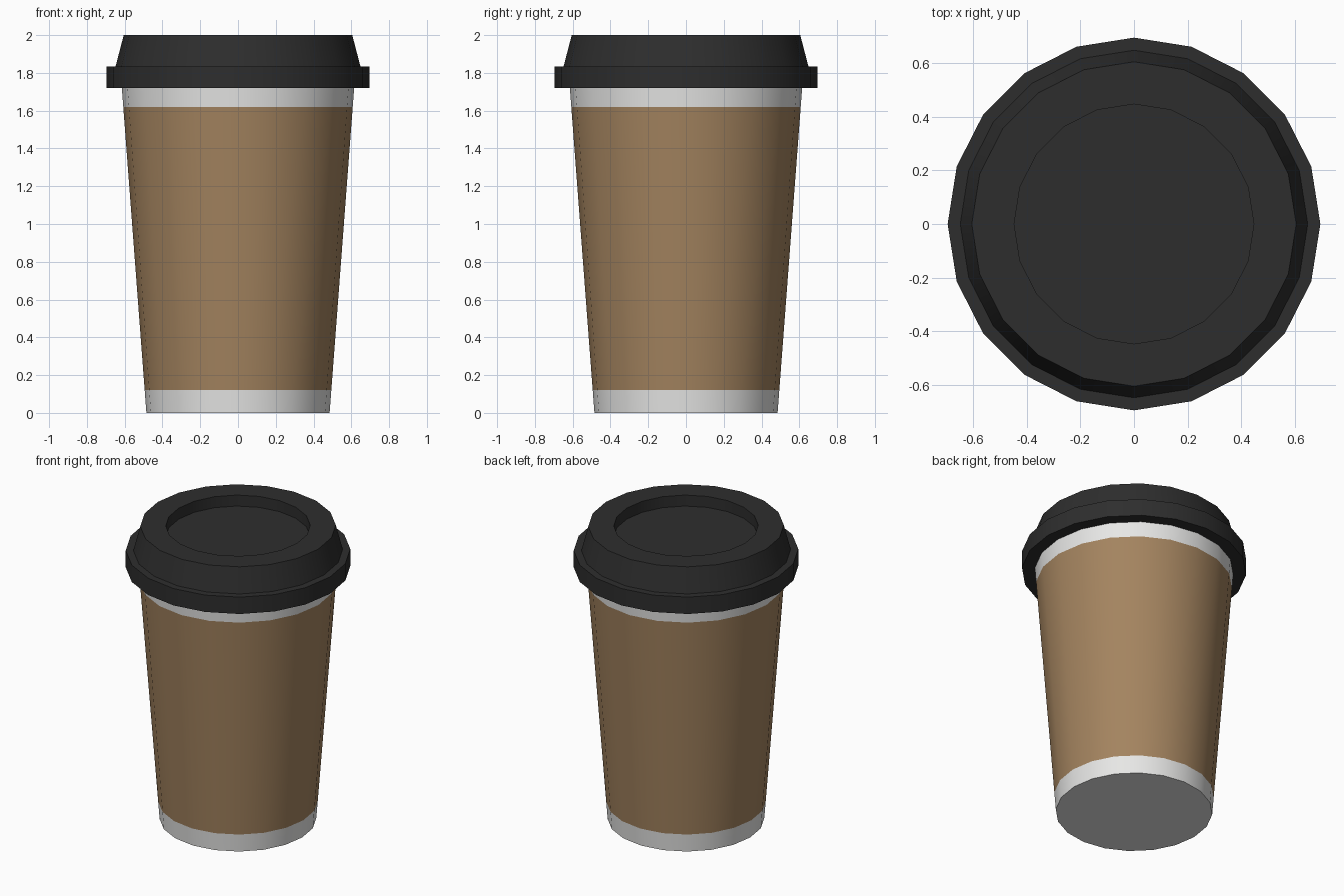
import bpy, bmesh, math

if "Cube" in bpy.data.objects:
    bpy.data.objects.remove(bpy.data.objects["Cube"])

SIDES = 20


def material(name, rgb):
    m = bpy.data.materials.new(name)
    m.diffuse_color = (*rgb, 1)
    m.use_nodes = True
    m.node_tree.nodes["Principled BSDF"].inputs["Base Color"].default_value = m.diffuse_color
    return m


def lathe(name, profile, mats, rule=None):
    """Revolve (radius, z) points about z, closing both ends with flat caps."""
    bm = bmesh.new()
    rings = [[bm.verts.new((r * math.cos(2 * math.pi * i / SIDES),
                            r * math.sin(2 * math.pi * i / SIDES), z))
              for i in range(SIDES)] for r, z in profile]
    for a, b in zip(rings, rings[1:]):
        for i in range(SIDES):
            j = (i + 1) % SIDES
            bm.faces.new((a[i], a[j], b[j], b[i]))
    bm.faces.new(rings[0][::-1])
    bm.faces.new(rings[-1])
    bm.normal_update()
    for f in bm.faces:
        f.smooth = True
        if rule:
            f.material_index = rule(f.calc_center_median().z)
    for e in bm.edges:
        e.smooth = e.calc_face_angle(0) < math.radians(30)
    me = bpy.data.meshes.new(name)
    bm.to_mesh(me)
    bm.free()
    for m in mats:
        me.materials.append(m)
    ob = bpy.data.objects.new(name, me)
    bpy.context.collection.objects.link(ob)
    return ob


white = material("white_paper", (0.8, 0.8, 0.79))
brown = material("brown_sleeve", (0.37, 0.23, 0.115))
black = material("black_plastic", (0.027, 0.027, 0.027))


def cup_radius(z):
    return 0.485 + (0.615 - 0.485) * z / 1.72


# Tapered paper cup with the brown sleeve as its middle band
lathe("cup", [(cup_radius(z), z) for z in (0, 0.12, 1.62, 1.72)],
      [white, brown], lambda z: 1 if 0.12 < z < 1.62 else 0)

# Lid: wide rim, sloped raised part and round recess on top
lathe("lid", [(0.6, 1.72), (0.695, 1.72), (0.695, 1.835), (0.648, 1.835),
              (0.605, 2.0), (0.447, 2.0), (0.447, 1.925)], [black])
